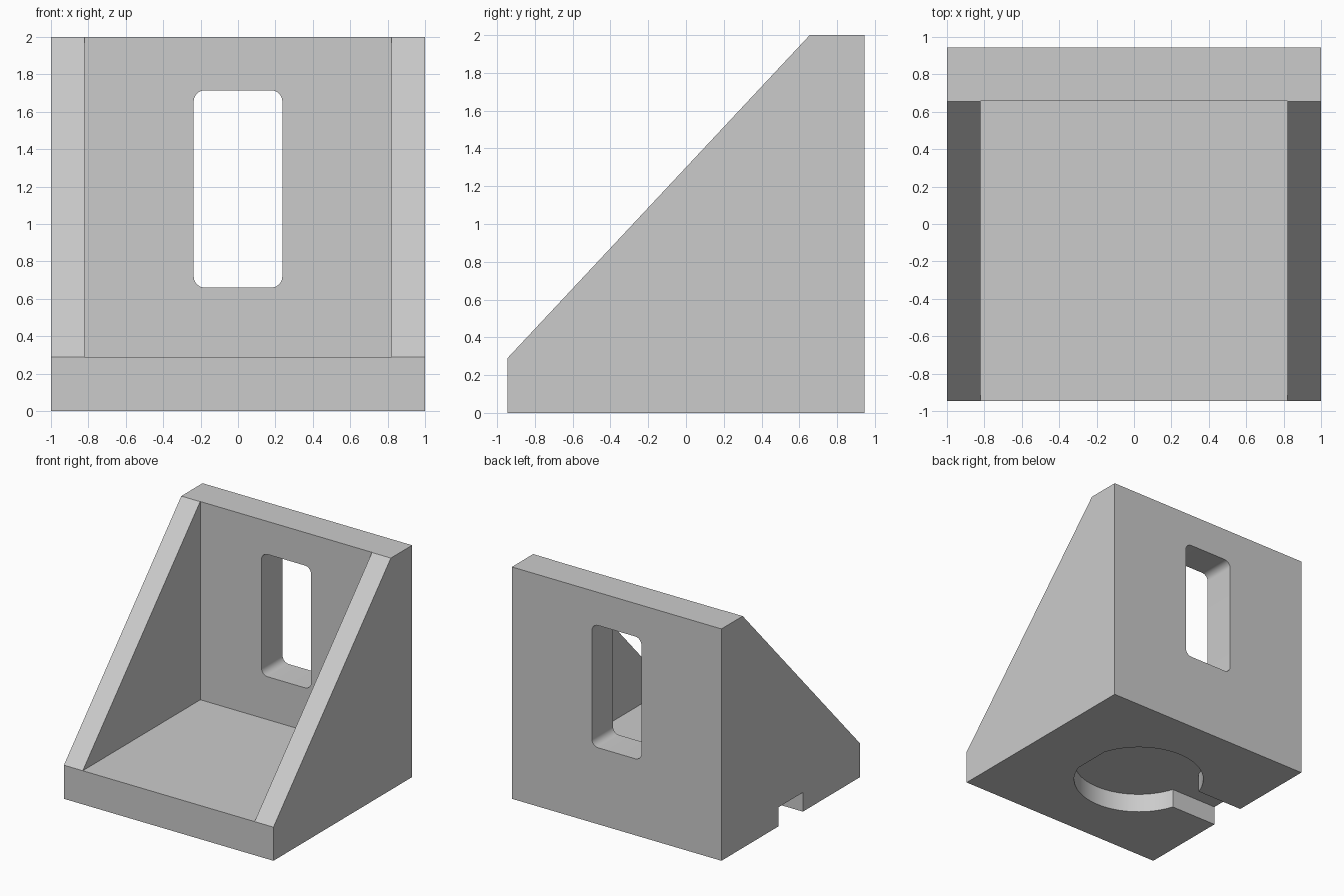
import bpy, bmesh
from math import cos, sin, pi, asin, radians

cube = bpy.data.objects.get("Cube")
if cube:
    bpy.data.objects.remove(cube, do_unlink=True)

# Main dimensions
HALF_W, HALF_D, HEIGHT = 1.0, 0.945, 2.0
PLATE = 0.29            # thickness of base and back wall
INNER = 0.82            # half width between the side walls
WALL_Y = HALF_D - PLATE + 0.003

grey = bpy.data.materials.new("plain grey")
grey.use_nodes = True
colour = (0.6, 0.6, 0.6, 1)
grey.diffuse_color = colour
grey.node_tree.nodes["Principled BSDF"].inputs["Base Color"].default_value = colour


def prism(name, outline, axis, start, end):
    """Extrude a 2D outline along an axis; outline holds the other two coordinates."""
    def place(p, t):
        co = list(p)
        co.insert(axis, t)
        return co
    bm = bmesh.new()
    face = bm.faces.new([bm.verts.new(place(p, start)) for p in outline])
    new = bmesh.ops.extrude_face_region(bm, geom=[face])["geom"]
    shift = place((0, 0), end - start)
    bmesh.ops.translate(bm, vec=shift, verts=[v for v in new if isinstance(v, bmesh.types.BMVert)])
    bmesh.ops.recalc_face_normals(bm, faces=bm.faces)
    mesh = bpy.data.meshes.new(name)
    bm.to_mesh(mesh)
    bm.free()
    mesh.materials.append(grey)
    obj = bpy.data.objects.new(name, mesh)
    bpy.context.collection.objects.link(obj)
    return obj


def arc(cx, cy, r, a, b, steps):
    return [(cx + r * cos(a + (b - a) * i / steps), cy + r * sin(a + (b - a) * i / steps))
            for i in range(steps + 1)]


def cut(target, cutter):
    """Subtract the cutter from the target and discard it."""
    mod = target.modifiers.new("cut", "BOOLEAN")
    mod.operation = "DIFFERENCE"
    mod.solver = "EXACT"
    mod.object = cutter
    bpy.context.view_layer.objects.active = target
    bpy.ops.object.modifier_apply(modifier=mod.name)
    bpy.data.objects.remove(cutter, do_unlink=True)


# Solid body with the sloped side profile
side = [(-HALF_D, 0), (HALF_D, 0), (HALF_D, HEIGHT), (HALF_D - PLATE, HEIGHT), (-HALF_D, PLATE)]
bracket = prism("angle_bracket", side, 0, -HALF_W, HALF_W)

# Open space between the two side walls
pocket = [(-1.5, PLATE), (WALL_Y, PLATE), (WALL_Y, 2.5), (-1.5, 2.5)]
cut(bracket, prism("pocket_cutter", pocket, 0, -INNER, INNER))

# Rounded window through the back wall
WIN_X, WIN_LOW, WIN_HIGH, R = 0.237, 0.66, 1.715, 0.06
corners = [(WIN_X - R, WIN_HIGH - R), (R - WIN_X, WIN_HIGH - R),
           (R - WIN_X, WIN_LOW + R), (WIN_X - R, WIN_LOW + R)]
window = [p for i, (x, z) in enumerate(corners)
          for p in arc(x, z, R, i * pi / 2, (i + 1) * pi / 2, 8)]
cut(bracket, prism("window_cutter", window, 1, 0.4, 1.2))

# Keyhole recess underneath: a disc with one flat, and a slot out of the right side
CX, RAD, SLOT, DEPTH = -0.05, 0.53, 0.165, 0.165
a = asin(SLOT / RAD)
keyhole = (arc(CX, 0, RAD, a, pi - a, 32) + [(-1.2, SLOT), (-1.2, -SLOT)]
           + arc(CX, 0, RAD, pi + a, 2 * pi - a, 32))
cut(bracket, prism("keyhole_cutter", keyhole, 2, -0.2, DEPTH))

# Smooth curved walls, sharp edges elsewhere
bpy.ops.object.select_all(action="DESELECT")
bracket.select_set(True)
bpy.context.view_layer.objects.active = bracket
bpy.ops.object.shade_smooth_by_angle(angle=radians(30))
